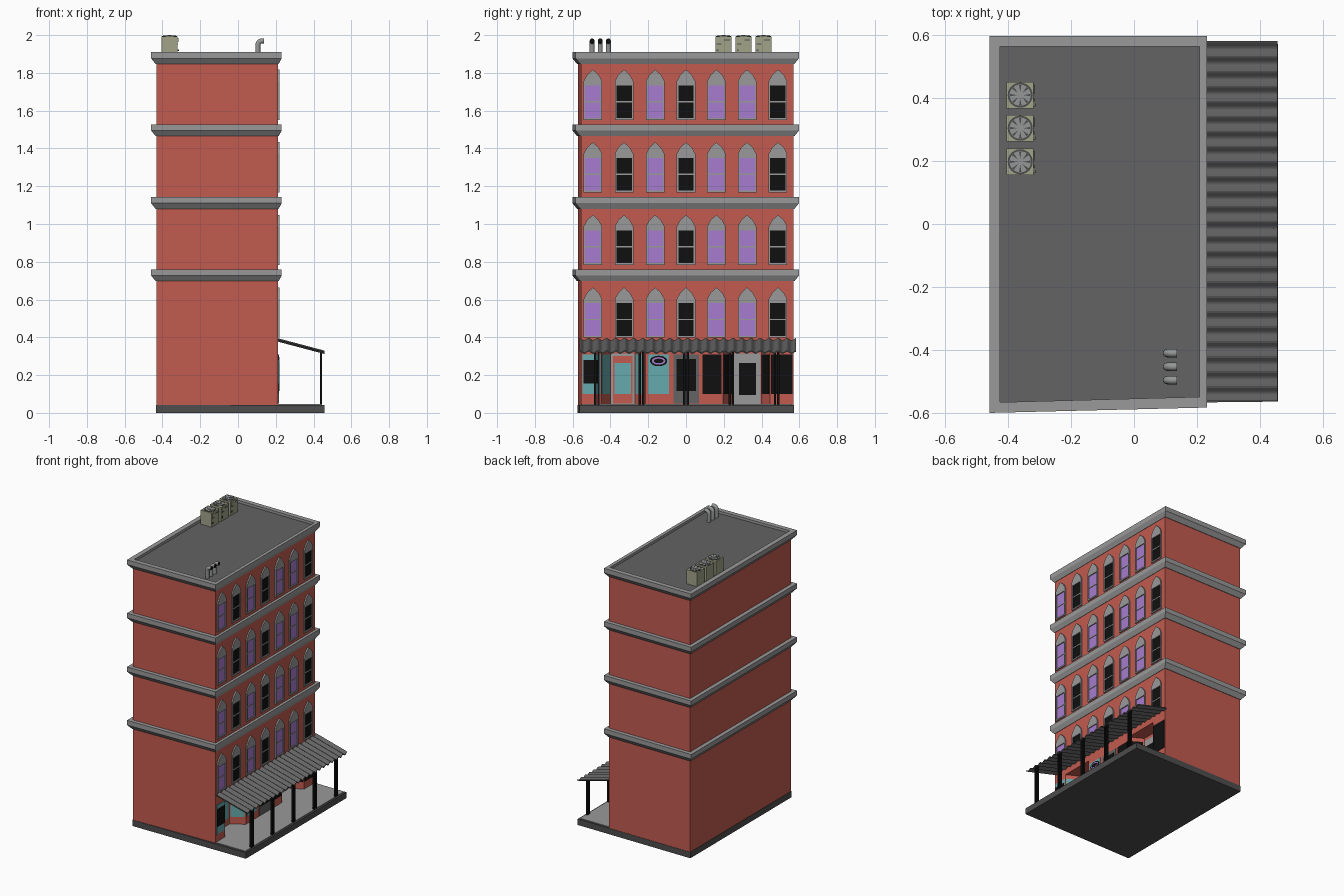
import bpy, bmesh, math
from mathutils import Vector

if "Cube" in bpy.data.objects:
    bpy.data.objects.remove(bpy.data.objects["Cube"])

def mat(name, r, g, b):
    m = bpy.data.materials.new(name)
    m.diffuse_color = (r, g, b, 1)
    m.use_nodes = True
    m.node_tree.nodes["Principled BSDF"].inputs["Base Color"].default_value = m.diffuse_color
    return m

BRICK = mat("brick_red", 0.54, 0.105, 0.08)
TRIM = mat("light_grey", 0.32, 0.32, 0.32)
ROOF = mat("roof_grey", 0.125, 0.125, 0.125)
BASE = mat("dark_grey", 0.075, 0.075, 0.075)
PURPLE = mat("purple_glass", 0.39, 0.2, 0.62)
BLACK = mat("black", 0.005, 0.005, 0.005)
TEAL = mat("teal_glass", 0.13, 0.4, 0.42)
KHAKI = mat("khaki_metal", 0.36, 0.37, 0.25)
STEEL = mat("steel", 0.3, 0.31, 0.31)

def finish(bm, name, *mats):
    bmesh.ops.recalc_face_normals(bm, faces=bm.faces)
    me = bpy.data.meshes.new(name)
    bm.to_mesh(me)
    bm.free()
    for m in mats:
        me.materials.append(m)
    ob = bpy.data.objects.new(name, me)
    bpy.context.collection.objects.link(ob)
    return ob

def add_prism(bm, pts, vec, mi=0):
    """Closed prism: polygon pts (3D) extruded along vec."""
    a = [bm.verts.new(p) for p in pts]
    b = [bm.verts.new(Vector(p) + Vector(vec)) for p in pts]
    n = len(a)
    fs = [bm.faces.new(a[::-1]), bm.faces.new(b)]
    fs += [bm.faces.new((a[i], a[(i + 1) % n], b[(i + 1) % n], b[i])) for i in range(n)]
    for f in fs:
        f.material_index = mi

def prism(name, pts, z0, z1, m):
    bm = bmesh.new()
    add_prism(bm, [(x, y, z0) for x, y in pts], (0, 0, z1 - z0))
    return finish(bm, name, m)

def add_box(bm, x0, x1, y0, y1, z0, z1, mi=0):
    add_prism(bm, [(x0, y0, z0), (x1, y0, z0), (x1, y1, z0), (x0, y1, z0)], (0, 0, z1 - z0), mi)

def add_disc(bm, x, y, z, r, h, mi, n=24):
    add_prism(bm, [(x + r * math.cos(i * math.tau / n), y + r * math.sin(i * math.tau / n), z)
                   for i in range(n)], (0, 0, h), mi)

# footprint with a slightly slanted front wall
WX, FY = 0.212, -0.556
def footprint(o):
    return [(-0.432 - o, -0.573 - o), (WX + o * 0.7, FY - o), (WX + o * 0.7, 0.57 + o), (-0.432 - o, 0.57 + o)]

# base slab and pavement
prism("base_slab", [(-0.435, -0.575), (0.458, -0.565), (0.458, 0.572), (-0.435, 0.572)], 0, 0.043, BASE)
prism("pavement", [(0.1, -0.553), (0.445, -0.553), (0.445, 0.56), (0.1, 0.56)], 0.04, 0.047, TRIM)

# shop floor walls with two splayed entrance recesses
DX = 0.12
shop = [(WX, FY), (WX, -0.45), (DX, -0.4), (DX, -0.27), (WX, -0.215), (WX, 0.195),
        (DX, 0.25), (DX, 0.4), (WX, 0.445), (WX, 0.57)]
prism("shop_floor_walls", [(-0.432, -0.573)] + shop + [(-0.432, 0.57)], 0.04, 0.34, BRICK)
prism("upper_walls", footprint(0), 0.34, 1.885, BRICK)
prism("roof_deck", footprint(-0.002), 1.88, 1.892, ROOF)

# cornices swept round the footprint
def cornice(name, prof):
    bm = bmesh.new()
    rings = [[bm.verts.new((x, y, z)) for x, y in footprint(o)] for o, z in prof]
    for k in range(len(rings)):
        a, b = rings[k], rings[(k + 1) % len(rings)]
        for i in range(4):
            j = (i + 1) % 4
            bm.faces.new((a[i], a[j], b[j], b[i]))
    finish(bm, name, TRIM)

for k, z in enumerate((0.697, 1.08, 1.465, 1.847)):
    cornice(f"cornice_{k + 1}", [(-0.006, z), (0.004, z), (0.028, z + 0.03), (0.028, z + 0.063), (-0.006, z + 0.063)])

# pointed windows: frame ring, pointed head, pane and bars
def window(name, y, z, glass):
    bm = bmesh.new()
    x, w, g = WX - 0.002, 0.049, 0.041
    add_prism(bm, [(x, y + a, z + b) for a, b in
                   ((-w, 0.183), (w, 0.183), (w, 0.205), (0.031, 0.238), (0, 0.266), (-0.031, 0.238), (-w, 0.205))],
              (0.011, 0, 0))
    add_box(bm, x, x + 0.011, y - w, y - g, z, z + 0.183)
    add_box(bm, x, x + 0.011, y + g, y + w, z, z + 0.183)
    add_box(bm, x, x + 0.011, y - g, y + g, z, z + 0.01)
    add_box(bm, x, x + 0.004, y - g, y + g, z + 0.01, z + 0.183, 1)
    add_box(bm, x, x + 0.007, y - g, y + g, z + 0.093, z + 0.1)
    finish(bm, name, TRIM, glass)

for r in range(4):
    for c, y in enumerate((-0.493, -0.328, -0.163, 0, 0.161, 0.323, 0.487)):
        window(f"window_{r + 1}_{c + 1}", y, 0.398 + 0.3845 * r, BLACK if c in (1, 3, 6) else PURPLE)

# shopfront plates: s = wall segment, u0..u1 = span along it
def plate(name, s, u0, u1, z0, z1, t, m):
    a, b = Vector((*shop[s], 0)), Vector((*shop[s + 1], 0))
    d = (b - a)
    n = Vector((d.y, -d.x, 0)).normalized()
    p, q = a + d * u0 - n * 0.001, a + d * u1 - n * 0.001
    bm = bmesh.new()
    add_prism(bm, [p + Vector((0, 0, z0)), q + Vector((0, 0, z0)), q + Vector((0, 0, z1)), p + Vector((0, 0, z1))],
              n * (t + 0.001))
    finish(bm, name, m)

plate("corner_shop_window", 0, 0.08, 0.98, 0.1, 0.31, 0.003, TEAL)
plate("corner_window_panel", 0, 0.13, 0.9, 0.155, 0.28, 0.006, BLACK)
plate("teal_splay_left", 1, 0.08, 0.92, 0.1, 0.31, 0.003, TEAL)
plate("teal_splay_right", 3, 0.08, 0.92, 0.1, 0.31, 0.003, TEAL)
plate("teal_door_frame", 2, 0.03, 0.97, 0.047, 0.315, 0.003, TRIM)
plate("teal_door", 2, 0.1, 0.9, 0.05, 0.3, 0.006, BRICK)
plate("teal_door_glass", 2, 0.16, 0.84, 0.1, 0.265, 0.009, TEAL)
plate("teal_shop_window", 4, 0.035, 0.305, 0.1, 0.31, 0.003, TEAL)
plate("stair_door_frame", 4, 0.365, 0.69, 0.05, 0.31, 0.004, ROOF)
plate("stair_door_glass", 4, 0.4, 0.655, 0.115, 0.285, 0.007, BLACK)
plate("dark_shop_window", 4, 0.74, 0.98, 0.1, 0.31, 0.003, BLACK)
plate("dark_splay_left", 5, 0.08, 0.92, 0.1, 0.31, 0.003, BLACK)
plate("dark_splay_right", 7, 0.08, 0.92, 0.1, 0.31, 0.003, BLACK)
plate("dark_door_frame", 6, 0.03, 0.97, 0.047, 0.315, 0.004, TRIM)
plate("dark_door_glass", 6, 0.2, 0.8, 0.095, 0.265, 0.008, BLACK)
plate("end_shop_window", 8, 0.03, 0.94, 0.1, 0.31, 0.003, BLACK)

# plain oval window sign
bm = bmesh.new()
for k, (ry, rz) in enumerate(((0.046, 0.028), (0.036, 0.02), (0.026, 0.012))):
    add_prism(bm, [(WX, -0.145 + ry * math.cos(i * math.tau / 20), 0.275 + rz * math.sin(i * math.tau / 20))
                   for i in range(20)], (0.005 + 0.002 * k, 0, 0), k % 2)
finish(bm, "oval_sign", BLACK, PURPLE)

# corrugated canopy
bm = bmesh.new()
N, WAVES = 192, 24
rows = []
for i in range(N + 1):
    y = -0.563 + 1.146 * i / N
    dz = 0.006 * math.cos(math.tau * WAVES * i / N)
    rows.append([bm.verts.new((x, y, z + dz)) for x, z in ((0.208, 0.384), (0.457, 0.318), (0.457, 0.324), (0.208, 0.39))])
for a, b in zip(rows, rows[1:]):
    for k in range(4):
        bm.faces.new((a[k], a[(k + 1) % 4], b[(k + 1) % 4], b[k]))
bm.faces.new(rows[0])
bm.faces.new(rows[-1])
finish(bm, "corrugated_canopy", ROOF)

# paired canopy posts
for k, y in enumerate((-0.472, -0.236, 0, 0.24, 0.48)):
    bm = bmesh.new()
    for o in (-0.009, 0.009):
        add_box(bm, 0.434, 0.446, y + o - 0.006, y + o + 0.006, 0.04, 0.322)
    finish(bm, f"canopy_post_{k + 1}", BLACK)

# rooftop air conditioners with fan, grille and side fittings
for k, y in enumerate((0.198, 0.305, 0.41)):
    bm = bmesh.new()
    cx, top = -0.362, 1.993
    add_box(bm, cx - 0.043, cx + 0.043, y - 0.042, y + 0.042, 1.889, top)
    add_disc(bm, cx, y, top - 0.001, 0.04, 0.003, 1)
    add_disc(bm, cx, y, top, 0.034, 0.004, 2)
    for i in range(8):
        a = i * math.tau / 8
        pts = [(cx + r * math.cos(a + t), y + r * math.sin(a + t), top + 0.002) for r, t in
               ((0.01, 0), (0.033, -0.12), (0.033, 0.12))]
        add_prism(bm, pts, (0, 0, 0.003), 1)
    add_disc(bm, cx, y, top, 0.011, 0.007, 2, 12)
    add_box(bm, cx + 0.04, cx + 0.047, y - 0.036, y - 0.018, 1.963, 1.985)
    add_box(bm, cx + 0.04, cx + 0.045, y - 0.036, y - 0.01, 1.95, 1.955, 1)
    add_box(bm, cx + 0.04, cx + 0.045, y + 0.004, y + 0.034, 1.972, 1.978, 1)
    add_box(bm, cx + 0.04, cx + 0.049, y - 0.036, y - 0.026, 1.915, 1.925, 1)
    finish(bm, f"air_conditioner_{k + 1}", KHAKI, BASE, STEEL)

# bent roof vents with dark mouths
path = [(0.105, 1.889, 90)] + [(0.127 - 0.022 * math.cos(math.radians(t)), 1.947 + 0.022 * math.sin(math.radians(t)), 90 - t)
                              for t in range(0, 91, 15)] + [(0.137, 1.969, 0)]
for k, y in enumerate((-0.497, -0.454, -0.411)):
    bm = bmesh.new()
    rings = []
    for x, z, deg in path:
        c, s = math.cos(math.radians(deg)), math.sin(math.radians(deg))
        rings.append([bm.verts.new((x - s * 0.013 * math.cos(a), y + 0.013 * math.sin(a), z + c * 0.013 * math.cos(a)))
                      for a in (i * math.tau / 16 for i in range(16))])
    for a, b in zip(rings, rings[1:]):
        for i in range(16):
            f = bm.faces.new((a[i], a[(i + 1) % 16], b[(i + 1) % 16], b[i]))
            f.smooth = True
    bm.faces.new(rings[0])
    bm.faces.new(rings[-1]).material_index = 1
    finish(bm, f"roof_vent_{k + 1}", STEEL, BLACK)
